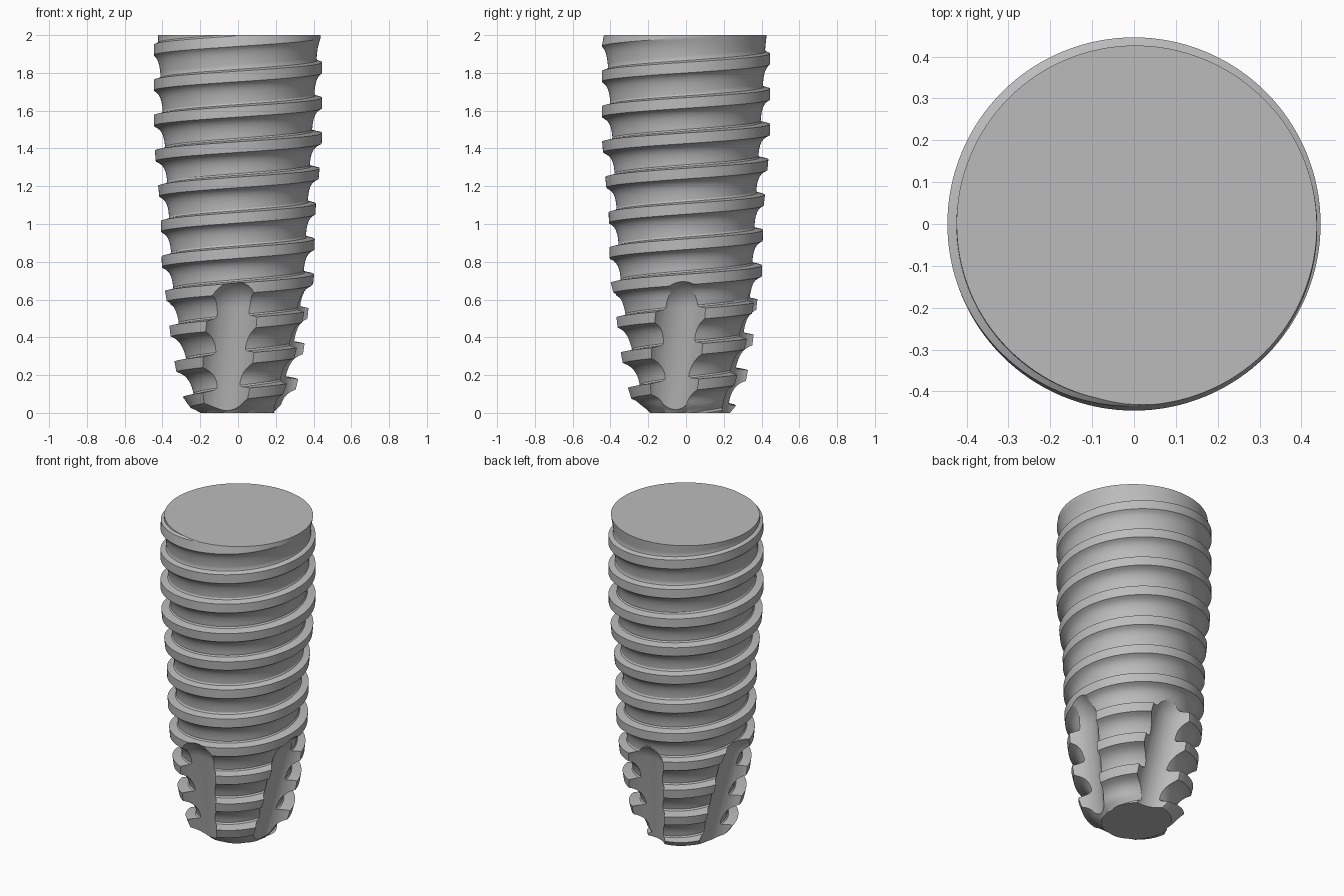
import bpy, bmesh
from math import cos, sin, pi
from mathutils import Vector, Matrix

cube = bpy.data.objects.get("Cube")
if cube:
    bpy.data.objects.remove(cube)

PITCH = 0.187
SEGMENTS = 128
TURNS = 15
START = 1.643 - 11 * PITCH

# Envelopes as (height, radius): thread crest and thread root
CREST = [(0, .215), (.05, .285), (.15, .32), (.34, .36), (.53, .385), (.72, .402),
         (1.08, .41), (1.27, .43), (1.46, .446), (1.96, .446), (2, .434)]
ROOT = [(0, .185), (.04, .225), (.2, .255), (.4, .305), (.6, .34), (.9, .358),
        (1.3, .38), (1.7, .405), (2, .424)]
# One thread pitch as (height offset, depth): concave flank, flat crest, upper ledge
TOOTH = [(-.125, 0), (-.105, .03), (-.085, .1), (-.067, .22), (-.052, .4), (-.040, .65),
         (-.030, 1), (.026, 1), (.036, .12), (.045, 0)]


def lerp_table(table, z):
    if z <= table[0][0]:
        return table[0][1]
    for (z0, r0), (z1, r1) in zip(table, table[1:]):
        if z <= z1:
            return r0 + (r1 - r0) * (z - z0) / (z1 - z0)
    return table[-1][1]


def make_object(name, bm, material=None):
    mesh = bpy.data.meshes.new(name)
    bmesh.ops.recalc_face_normals(bm, faces=bm.faces)
    bm.to_mesh(mesh)
    bm.free()
    if material:
        mesh.materials.append(material)
    obj = bpy.data.objects.new(name, mesh)
    bpy.context.collection.objects.link(obj)
    return obj


def make_material(name, colour):
    mat = bpy.data.materials.new(name)
    mat.use_nodes = True
    mat.diffuse_color = colour
    mat.node_tree.nodes["Principled BSDF"].inputs["Base Color"].default_value = colour
    return mat


# Threaded body: the tooth profile wound into one continuous helical skin
bm = bmesh.new()
columns = []
for i in range(SEGMENTS):
    a = 2 * pi * i / SEGMENTS
    column = []
    for k in range(TURNS):
        for offset, depth in TOOTH:
            z = START + PITCH * (k + i / SEGMENTS) + offset
            root = lerp_table(ROOT, z)
            r = root + (lerp_table(CREST, z) - root) * depth
            column.append(bm.verts.new((r * cos(a), r * sin(a), z)))
    columns.append(column)
for i, column in enumerate(columns):
    wrap = i == SEGMENTS - 1
    following = columns[0][len(TOOTH):] if wrap else columns[i + 1]
    for j in range(min(len(column), len(following)) - 1):
        bm.faces.new((column[j], following[j], following[j + 1], column[j + 1]))

# Flat ends
for height, direction in ((0, -1), (2, 1)):
    bmesh.ops.bisect_plane(bm, geom=bm.verts[:] + bm.edges[:] + bm.faces[:], dist=1e-6,
                           plane_co=(0, 0, height), plane_no=(0, 0, direction),
                           clear_outer=True)
    rim = [e for e in bm.edges if e.is_boundary
           and all(abs(v.co.z - height) < 1e-4 for v in e.verts)]
    bmesh.ops.edgeloop_fill(bm, edges=rim)
body = make_object("threaded_body", bm, make_material("satin grey", (.5, .5, .5, 1)))

# Four slanted cutting flutes: round-ended rods leaning inward towards the tip
bm = bmesh.new()
for quarter in range(4):
    rod = bmesh.ops.create_uvsphere(bm, u_segments=48, v_segments=24, radius=.16)["verts"]
    turn = Matrix.Rotation(quarter * pi / 2, 3, "Z")
    for v in rod:
        z = v.co.z + (.56 if v.co.z > -.001 else -.2)
        v.co = turn @ Vector((v.co.x + .345 + .2 * z, v.co.y - .10 + .12 * z, z))
cutter = make_object("flute_cutter", bm)
cutter.hide_render = True

flutes = body.modifiers.new("flutes", "BOOLEAN")
flutes.operation = "DIFFERENCE"
flutes.solver = "EXACT"
flutes.object = cutter
bpy.ops.object.select_all(action="DESELECT")
bpy.context.view_layer.objects.active = body
body.select_set(True)
bpy.ops.object.modifier_apply(modifier=flutes.name)
bpy.data.objects.remove(cutter)
bpy.ops.object.shade_smooth_by_angle(angle=pi / 6)
